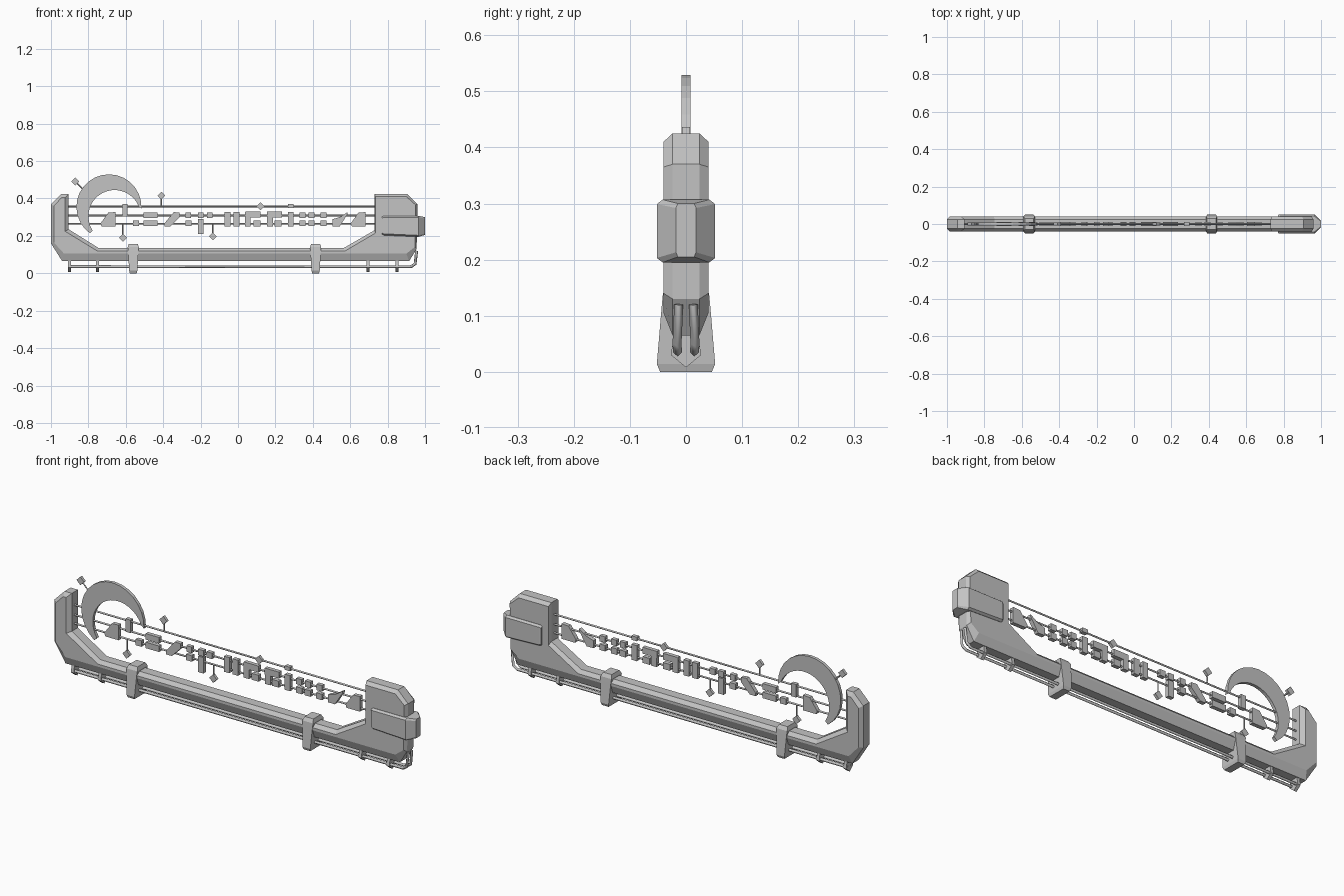
import bpy, bmesh, math
from mathutils import Vector

cube = bpy.data.objects.get("Cube")
if cube:
    bpy.data.objects.remove(cube, do_unlink=True)

grey = bpy.data.materials.new("plain grey")
grey.use_nodes = True
grey.diffuse_color = (0.55, 0.55, 0.55, 1)
grey.node_tree.nodes["Principled BSDF"].inputs["Base Color"].default_value = grey.diffuse_color


def loft(name, rings):
    """Join closed rings of equal point count and cap both ends."""
    bm = bmesh.new()
    loops = [[bm.verts.new(point) for point in ring] for ring in rings]
    count = len(loops[0])
    for first, second in zip(loops, loops[1:]):
        for i in range(count):
            j = (i + 1) % count
            bm.faces.new((first[i], first[j], second[j], second[i]))
    bm.faces.new(loops[0])
    bm.faces.new(loops[-1])
    bmesh.ops.recalc_face_normals(bm, faces=bm.faces)
    mesh = bpy.data.meshes.new(name)
    bm.to_mesh(mesh)
    bm.free()
    mesh.materials.append(grey)
    obj = bpy.data.objects.new(name, mesh)
    bpy.context.collection.objects.link(obj)
    return obj


def plate(name, outline, half):
    """Extrude an x-z outline symmetrically in depth."""
    return loft(name, [[(x, y, z) for x, z in outline] for y in (-half, half)])


def block(name, x, z, width, height, half=0.01):
    w, h = width / 2, height / 2
    return plate(name, [(x - w, z - h), (x + w, z - h), (x + w, z + h), (x - w, z + h)], half)


def rod(name, points, radius):
    """Thin square-section bar along a path, converted to a mesh."""
    curve = bpy.data.curves.new(name, "CURVE")
    curve.dimensions = "3D"
    curve.bevel_depth = radius
    curve.bevel_resolution = 0
    curve.use_fill_caps = True
    spline = curve.splines.new("POLY")
    spline.points.add(len(points) - 1)
    for target, point in zip(spline.points, points):
        target.co = (*point, 1)
    curve.materials.append(grey)
    obj = bpy.data.objects.new(name, curve)
    bpy.context.collection.objects.link(obj)
    return obj


# Main frame: outer rim with a slightly inset side face
rim = [(-.945, .425), (-.905, .425), (-.905, .235), (-.745, .135), (.565, .135),
       (.73, .23), (.73, .425), (.905, .425), (.96, .37), (.955, .13),
       (.915, .065), (-.94, .065), (-1, .16), (-1, .37)]
side = [(-.942, .405), (-.925, .405), (-.925, .225), (-.75, .118), (.57, .118),
        (.735, .215), (.735, .41), (.9, .41), (.95, .365), (.945, .14),
        (.9, .105), (-.93, .105), (-.985, .165), (-.985, .36)]
loft("frame", [[(x, y, z) for x, z in outline] for outline, y in
               ((side, -.04), (rim, -.024), (rim, .024), (side, .04))])


# Housing wrapped around the tall end, tapering at its tip
def housing_ring(x, half, low, high):
    c = half * 0.8
    mid_low, mid_high = low + 0.008, high - 0.008
    return [(x, -c, low), (x, c, low), (x, half, mid_low), (x, half, mid_high),
            (x, c, high), (x, -c, high), (x, -half, mid_high), (x, -half, mid_low)]


loft("end_housing", [housing_ring(.77, .048, .208, .303), housing_ring(.78, .052, .203, .307),
                     housing_ring(.965, .052, .195, .307), housing_ring(1, .018, .205, .3)])

# Clamps around the beam
for label, x in (("right", -.56), ("left", .415)):
    loft(label + "_clamp", [
        [(x - w, -d, z), (x + w, -d, z), (x + w, d, z), (x - w, d, z)]
        for z, w, d in ((0, .018, .046), (.014, .022, .052), (.12, .028, .043),
                        (.14, .03, .041), (.157, .024, .03))])

# Twin lower rails, turned up at one end, with hangers
for label, s in (("front", -1), ("back", 1)):
    rod(label + "_rail", [(-.91, s * .015, .035), (.925, s * .015, .035),
                          (.947, s * .016, .05), (.955, s * .013, .12)], .008)
for i, x in enumerate((-.9, -.75, .695, .85)):
    section = [(-.02, .075), (-.027, .03), (0, .008), (.027, .03), (.02, .075)]
    loft(f"rail_hanger_{i}", [[(x + dx, y, z) for y, z in section] for dx in (-.008, .008)])

# Strings
for label, z, radius in (("top", .358, .005), ("middle", .308, .005), ("bottom", .265, .005)):
    rod(label + "_string", [(-.92, 0, z), (.74, 0, z)], radius)

# Crescent ornament
def arc(cx, cz, radius, start, end, steps=18):
    angles = [math.radians(start + (end - start) * i / steps) for i in range(steps + 1)]
    return [(cx + radius * math.cos(a), cz + radius * math.sin(a)) for a in angles]


plate("crescent", arc(-.69, .355, .174, 234, -3) + arc(-.66, .305, .14, 22, 213), .008)

# Beads threaded on the strings
upper, lower = .31, .267
for x in (-.265, -.2, -.152, .345, .393, .457):
    block("upper_bead", x, upper, .03, .03)
for x in (-.545, -.265, .345, .393, .457):
    block("lower_bead", x, lower, .032, .03)
for z in (upper, lower):
    block("long_bead", -.468, z, .075, .03)
for x in (.102, .214):
    block("lower_wide_bead", x, lower, .038, .032)
for x in (.081, .195):
    block("hook_bar", x, upper + .003, .08, .032)
for x in (-.056, -.008, .053, .171, .281):
    block("tall_bead", x, .289, .03, .078)
block("high_bead", -.604, .337, .028, .065)
block("hanging_bead", -.2, .25, .03, .08)
block("top_bead", .281, .36, .03, .02)

# Angled beads, as offsets from their own centre
wedge = [(-.04, -.022), (.002, .036), (.04, .038), (.04, -.038), (-.034, -.038)]
slant = [(-.04, -.022), (.01, .038), (.04, .036), (.04, .01), (-.008, -.038), (-.04, -.038)]
fin = [(-.04, 0), (0, .012), (.04, .038), (.04, .028), (-.002, -.038), (-.04, -.038)]
for name, shape, x in (("wedge_bead", wedge, -.695), ("slant_bead", slant, -.353),
                       ("fin_bead", fin, .546), ("end_wedge_bead", wedge, .643)):
    plate(name, [(x + dx, .289 + dz) for dx, dz in shape], .01)

# Small diamonds on stems
for x, z, foot in ((-.87, .49, (-.815, .435)), (-.41, .415, (-.41, .358)), (.12, .358, None),
                   (-.615, .19, (-.615, .265)), (-.134, .197, (-.134, .265))):
    r = .021
    plate("diamond", [(x - r, z), (x, z - r), (x + r, z), (x, z + r)], .007)
    if foot:
        rod("diamond_stem", [(x, 0, z), (foot[0], 0, foot[1])], .004)
